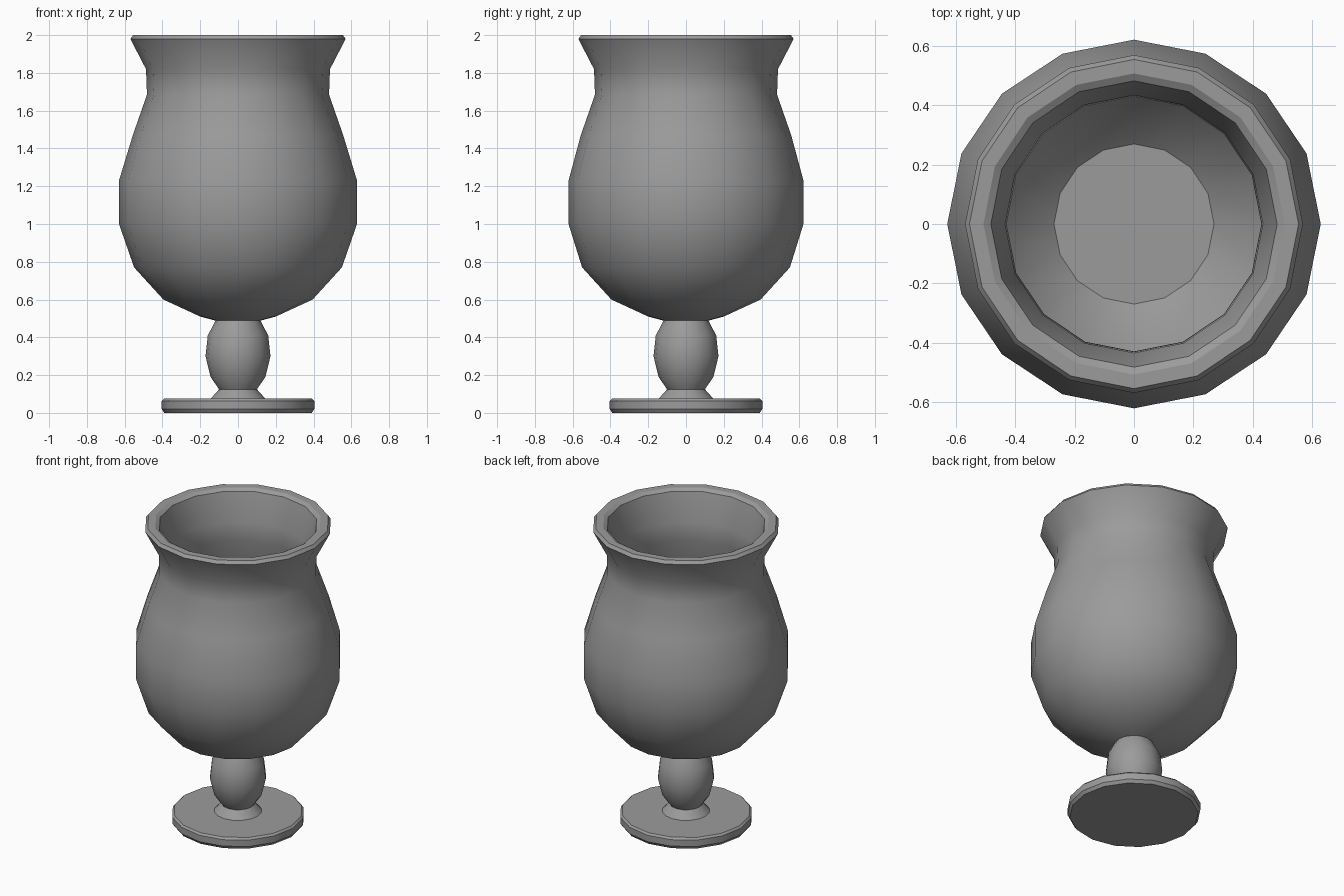
import bpy, bmesh, math

if "Cube" in bpy.data.objects:
    bpy.data.objects.remove(bpy.data.objects["Cube"])

SIDES = 16

# Dark grey for the whole vessel
grey = bpy.data.materials.new("dark_grey")
grey.diffuse_color = (0.33, 0.33, 0.33, 1)
grey.use_nodes = True
grey.node_tree.nodes["Principled BSDF"].inputs["Base Color"].default_value = grey.diffuse_color


def lathe(name, profile):
    """Revolve (radius, height) points around z; zero radius closes to a point."""
    bm = bmesh.new()
    rings = []
    for r, z in profile:
        if r == 0:
            rings.append([bm.verts.new((0, 0, z))] * SIDES)
        else:
            ry = r * 0.987 if r > 0.56 and z < 1.6 else r  # belly slightly flattened
            rings.append([bm.verts.new((r * math.cos(math.tau * i / SIDES),
                                        ry * math.sin(math.tau * i / SIDES), z))
                          for i in range(SIDES)])
    for a, b in zip(rings, rings[1:]):
        for i in range(SIDES):
            j = (i + 1) % SIDES
            quad = list(dict.fromkeys((a[i], a[j], b[j], b[i])))
            bm.faces.new(quad)
    mesh = bpy.data.meshes.new(name)
    bm.to_mesh(mesh)
    bm.free()
    mesh.materials.append(grey)
    ob = bpy.data.objects.new(name, mesh)
    bpy.context.collection.objects.link(ob)
    bpy.ops.object.select_all(action='DESELECT')
    ob.select_set(True)
    bpy.context.view_layer.objects.active = ob
    bpy.ops.object.shade_smooth_by_angle(angle=math.radians(31))
    return ob


# Round foot with bevelled edges and a small collar
lathe("foot", [(0, 0), (0.39, 0), (0.404, 0.02), (0.404, 0.063),
               (0.392, 0.075), (0.145, 0.075), (0.10, 0.125)])

# Bulbous stem
lathe("stem", [(0.10, 0.125), (0.145, 0.19), (0.172, 0.30),
               (0.16, 0.41), (0.118, 0.49)])

# Bowl: outside upwards, over the rim, then the inside down to a flat floor
lathe("bowl", [(0.118, 0.488), (0.20, 0.51), (0.395, 0.60), (0.55, 0.77),
               (0.63, 1.0), (0.63, 1.23), (0.557, 1.47), (0.482, 1.685),
               (0.487, 1.82), (0.57, 1.98), (0.555, 2.0),
               (0.508, 2.0), (0.483, 1.985),
               (0.435, 1.80), (0.43, 1.68), (0.50, 1.46), (0.57, 1.22),
               (0.57, 1.01), (0.50, 0.81), (0.27, 0.60), (0, 0.60)])
